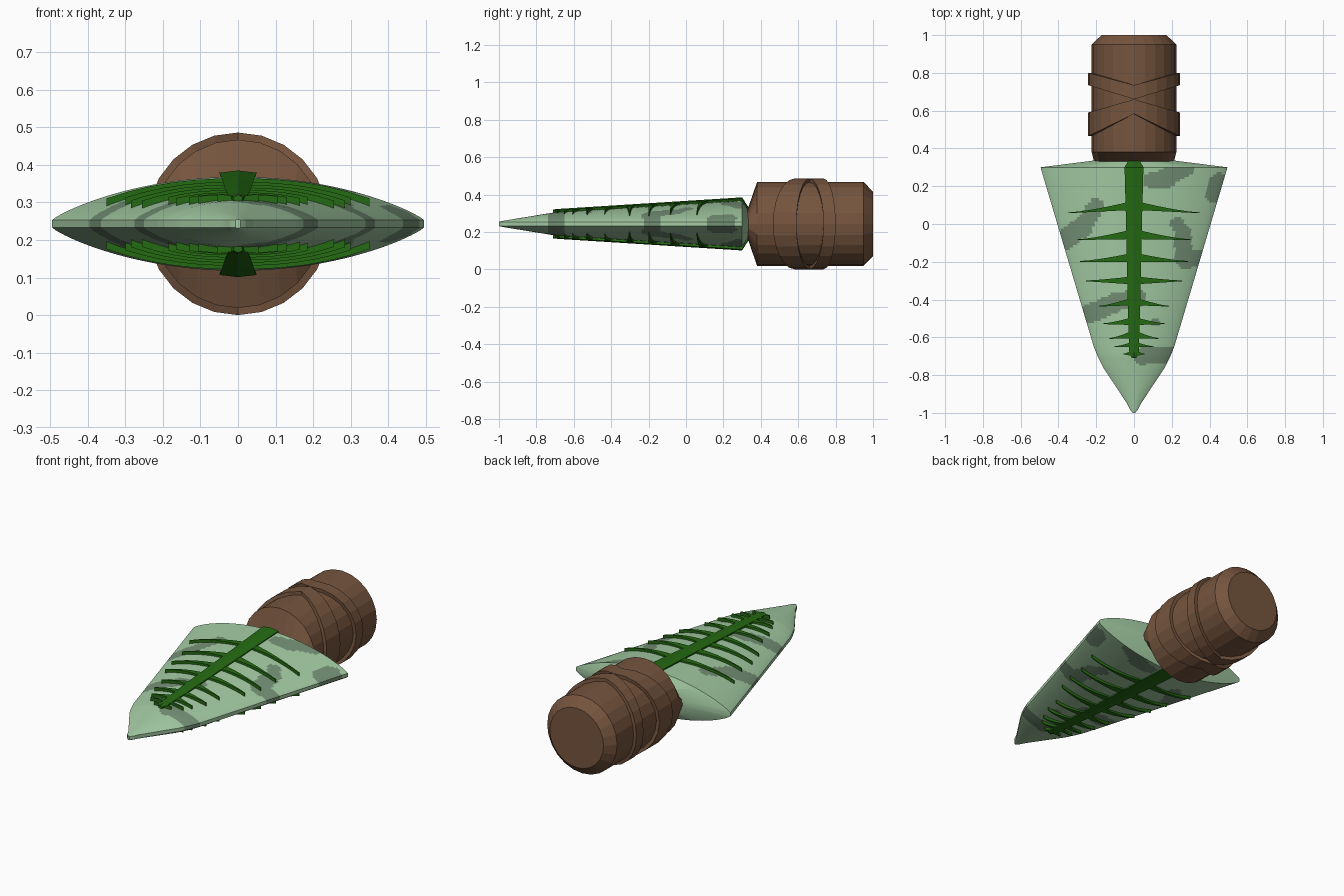
import bpy, bmesh, math

if "Cube" in bpy.data.objects:
    bpy.data.objects.remove(bpy.data.objects["Cube"])

C = 0.243  # height of the long axis


def mat(name, rgb):
    m = bpy.data.materials.new(name)
    m.diffuse_color = (*rgb, 1)
    m.use_nodes = True
    m.node_tree.nodes["Principled BSDF"].inputs["Base Color"].default_value = m.diffuse_color
    return m


PALE = mat("pale green", (0.37, 0.60, 0.37))
GREY = mat("grey green", (0.175, 0.28, 0.18))
LEAF = mat("dark green", (0.018, 0.145, 0.006))
WOOD = mat("brown", (0.18, 0.09, 0.048))


def finish(bm, name, *mats):
    bmesh.ops.recalc_face_normals(bm, faces=bm.faces)
    me = bpy.data.meshes.new(name)
    bm.to_mesh(me)
    bm.free()
    for m in mats:
        me.materials.append(m)
    ob = bpy.data.objects.new(name, me)
    bpy.context.collection.objects.link(ob)
    return ob


def loft(bm, rings, loop=False):
    """Skin closed rings of points; cap the ends or join last to first."""
    vs = [[bm.verts.new(p) for p in r] for r in rings]
    n = len(vs[0])
    pairs = list(zip(vs, vs[1:])) + ([(vs[-1], vs[0])] if loop else [])
    for a, b in pairs:
        for i in range(n):
            j = (i + 1) % n
            bm.faces.new((a[i], a[j], b[j], b[i]))
    if not loop:
        bm.faces.new(vs[0])
        bm.faces.new(vs[-1])


def interp(table, y):
    for (y0, a), (y1, b) in zip(table, table[1:]):
        if y <= y1:
            return a + (b - a) * (y - y0) / (y1 - y0)
    return table[-1][1]


# Blade outline: half width and half thickness along y
WIDTH = [(-1, 0.006), (-0.985, 0.02), (-0.95, 0.037), (-0.76, 0.163),
         (-0.70, 0.193), (-0.65, 0.213), (0.30, 0.495), (0.335, 0.22)]
THICK = [(-1, 0.012), (-0.97, 0.018), (-0.70, 0.062), (0.30, 0.125), (0.335, 0.07)]
RIM = 0.01


def surf(x, y):
    t = min(1, abs(x) / interp(WIDTH, y))
    return RIM + (interp(THICK, y) - RIM) * (1 - t * t) ** 0.85


# Camouflage patches: capsules (x0, y0, x1, y1, radius) seen from above
PATCHES = [(0.10, 0.23, 0.17, 0.23, 0.045), (0.17, 0.25, 0.28, 0.30, 0.045),
           (0.43, 0.16, 0.45, 0.22, 0.05),
           (-0.36, -0.08, -0.27, -0.01, 0.055), (-0.27, -0.01, -0.20, 0.09, 0.045),
           (0.23, 0.0, 0.27, -0.05, 0.035), (0.26, -0.08, 0.26, -0.17, 0.045),
           (0.27, -0.19, 0.34, -0.18, 0.045),
           (-0.25, -0.48, -0.10, -0.42, 0.05), (-0.10, -0.41, 0.02, -0.39, 0.045),
           (0.04, -0.70, 0.19, -0.69, 0.045), (0.10, -0.52, 0.13, -0.52, 0.015)]


def in_patch(x, y):
    for x0, y0, x1, y1, r in PATCHES:
        dx, dy = x1 - x0, y1 - y0
        k = max(0, min(1, ((x - x0) * dx + (y - y0) * dy) / (dx * dx + dy * dy)))
        if math.hypot(x - x0 - k * dx, y - y0 - k * dy) < r:
            return True
    return False


# Blade
bm = bmesh.new()
ys = sorted({round(-1 + 0.0125 * i, 4) for i in range(105)} | {-0.985, 0.335})
ts = [math.sin(math.pi / 2 * (-1 + i / 24)) * 0.5 + 0.5 * (-1 + i / 24) for i in range(49)]
rings = []
for y in ys:
    w = interp(WIDTH, y)
    top = [(t * w, y, C + surf(t * w, y)) for t in ts]
    low = [(t * w, y, C - surf(t * w, y)) for t in reversed(ts)]
    rings.append(top + low)
loft(bm, rings)
for f in bm.faces:
    c = f.calc_center_median()
    if c.y < 0.30 and in_patch(c.x, c.y):
        f.material_index = 1
blade = finish(bm, "blade", PALE, GREY)
bpy.context.view_layer.objects.active = blade
blade.select_set(True)
bpy.ops.object.shade_smooth_by_angle(angle=math.radians(25))
blade.select_set(False)

# Midrib and side veins on both faces: (base y high, base y low, tip x, tip y)
SPINE = [(-0.71, 0.012), (-0.68, 0.025), (-0.40, 0.034), (0.0, 0.042),
         (0.30, 0.05), (0.335, 0.03)]
VEINS = [(0.12, 0.075, 0.35, 0.057), (-0.03, -0.08, 0.30, -0.085),
         (-0.155, -0.20, 0.285, -0.20), (-0.28, -0.32, 0.255, -0.303),
         (-0.39, -0.43, 0.185, -0.437), (-0.495, -0.535, 0.165, -0.53),
         (-0.565, -0.605, 0.13, -0.608), (-0.625, -0.65, 0.105, -0.652),
         (-0.67, -0.70, 0.055, -0.69)]
for s, side in ((1, "upper"), (-1, "lower")):
    bm = bmesh.new()
    rings = []
    for y, w in SPINE:
        z = surf(0, y)
        rings.append([(-w * 0.5, y, C + s * (z - 0.03)), (-w, y, C + s * (z + 0.011)),
                      (0, y, C + s * (z + 0.017)),
                      (w, y, C + s * (z + 0.011)), (w * 0.5, y, C + s * (z - 0.03))])
    loft(bm, rings)
    finish(bm, side + "_midrib", LEAF)

    bm = bmesh.new()
    for hi, lo, tx, ty in VEINS:
        for m in (1, -1):
            rings = []
            for i in range(7):
                k = i / 6
                x = tx * k
                a = ty + 0.004 + (hi - ty) * (1 - k) ** 1.4
                b = ty + (lo - ty) * (1 - k)
                z = surf(x, (a + b) / 2)
                up, dn = C + s * (z + 0.008 + 0.012 * k), C + s * (z - 0.015)
                rings.append([(m * x, a, dn), (m * x, a, up), (m * x, b, up), (m * x, b, dn)])
            loft(bm, rings)
    finish(bm, side + "_side_veins", LEAF)

# Handle: flattened neck opening into a chamfered round grip
N = 24
ANG = [2 * math.pi * i / N for i in range(N)]
bm = bmesh.new()
loft(bm, [[(rx * math.cos(a), y, C + rz * math.sin(a)) for a in ANG]
          for y, rx, rz in ((0.325, 0.21, 0.065), (0.38, 0.224, 0.224),
                            (0.95, 0.224, 0.224), (1.0, 0.172, 0.172))])
finish(bm, "handle", WOOD)

# Wrapped bands: meet at top and bottom, spread apart at the sides
R = 0.243
for name, mid, edge in (("rear_wrap", (0.66, 0.735), (0.735, 0.80)),
                        ("front_wrap", (0.583, 0.66), (0.465, 0.59))):
    bm = bmesh.new()
    rings = []
    for a in ANG:
        k = abs(math.cos(a))
        y0, y1 = (m + (e - m) * k for m, e in zip(mid, edge))
        rings.append([(r * math.cos(a), y, C + r * math.sin(a))
                      for r, y in ((0.21, y0), (R, y0), (R, y1), (0.21, y1))])
    loft(bm, rings, loop=True)
    finish(bm, name, WOOD)
